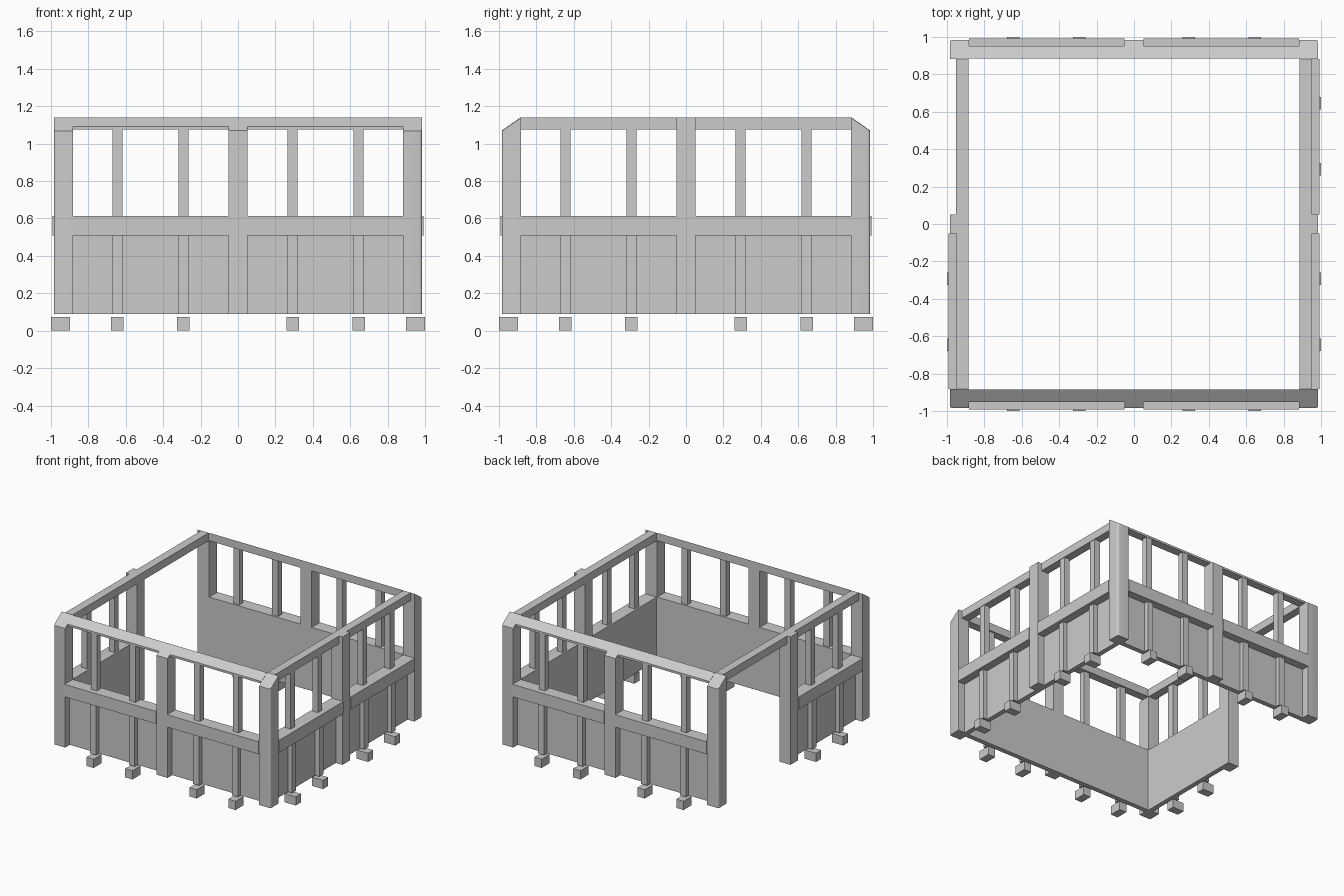
import bpy, bmesh, math
from mathutils import Matrix

cube = bpy.data.objects.get("Cube")
if cube:
    bpy.data.objects.remove(cube, do_unlink=True)

grey = bpy.data.materials.new("plain_grey")
grey.use_nodes = True
COLOUR = (0.6, 0.6, 0.6, 1)
grey.diffuse_color = COLOUR
grey.node_tree.nodes["Principled BSDF"].inputs["Base Color"].default_value = COLOUR

INNER, POST_OUT, RAIL_OUT, TOP_OUT = 0.885, 0.985, 0.992, 0.953
BASE, TOP, SLOPE = 0.09, 1.14, 0.7


def prism(bm, u0, u1, profile):
    """Extrude an outline of (distance outward, height) along a wall."""
    a = [bm.verts.new((u0, -d, z)) for d, z in profile]
    b = [bm.verts.new((u1, -d, z)) for d, z in profile]
    bm.faces.new(a)
    bm.faces.new(b[::-1])
    n = len(profile)
    for i in range(n):
        j = (i + 1) % n
        bm.faces.new((a[i], b[i], b[j], a[j]))


def rect(d0, d1, z0, z1, slope=0):
    """Outline whose top can fall towards the outside."""
    return [(d0, z0), (d1, z0), (d1, z1 - slope * (d1 - d0)), (d0, z1)]


def part(name, pieces, turn=0):
    bm = bmesh.new()
    for piece in pieces:
        prism(bm, *piece)
    bmesh.ops.recalc_face_normals(bm, faces=bm.faces)
    bm.transform(Matrix.Rotation(math.radians(turn), 4, "Z"))
    mesh = bpy.data.meshes.new(name)
    bm.to_mesh(mesh)
    bm.free()
    mesh.materials.append(grey)
    obj = bpy.data.objects.new(name, mesh)
    bpy.context.collection.objects.link(obj)
    return obj


def wall(name, turn, halves, slope):
    top_rails, rails, panels, upper, lower, feet = [], [], [], [], [], []
    for s in (-1, 1):
        span = sorted((s * 0.05, s * 0.882))
        top_rails.append((*span, rect(INNER, TOP_OUT, 1.075, TOP, slope)))
        if s not in halves:
            continue
        rails.append((*span, rect(INNER, RAIL_OUT, 0.51, 0.612)))
        panels.append((*span, rect(INNER, 0.925, BASE, 0.51)))
        for c in (0.292, 0.645):
            u0, u1 = s * c - 0.027, s * c + 0.027
            upper.append((u0, u1, rect(0.9, 0.95, 0.612, 1.076)))
            lower.append((u0, u1, rect(0.925, 0.962, BASE, 0.51)))
            feet.append((s * c - 0.033, s * c + 0.033, rect(0.898, 1.0, 0, 0.072)))
    part(name + "_top_rail", top_rails, turn)
    part(name + "_middle_rail", rails, turn)
    part(name + "_panels", panels, turn)
    part(name + "_upper_studs", upper, turn)
    part(name + "_lower_studs", lower, turn)
    part(name + "_foot_blocks", feet, turn)
    part(name + "_middle_post", [(-0.05, 0.05, rect(INNER, POST_OUT, BASE, TOP, slope))], turn)


# Walls: front and back have sloping tops, the right one is half open
wall("front", 0, (-1, 1), SLOPE)
wall("left", 90, (-1, 1), 0)
wall("back", 180, (-1, 1), SLOPE)
wall("right", -90, (1,), 0)

# Corner posts with a softened outer edge
for end, turn in (("front", 0), ("back", 180)):
    for s in (-1, 1):
        span = sorted((s * 0.882, s * POST_OUT))
        side = "left" if (s > 0) == (turn == 0) else "right"
        post = part(f"{end}_{side}_corner_post",
                    [(*span, rect(0.882, POST_OUT, BASE, TOP, SLOPE))], turn)
        bm = bmesh.new()
        bm.from_mesh(post.data)
        edges = [e for e in bm.edges
                 if all(min(abs(v.co.x), abs(v.co.y)) > 0.98 for v in e.verts)]
        bmesh.ops.bevel(bm, geom=edges, offset=0.015, segments=3,
                        profile=0.5, affect="EDGES")
        bm.to_mesh(post.data)
        bm.free()
        bpy.ops.object.select_all(action="DESELECT")
        post.select_set(True)
        bpy.context.view_layer.objects.active = post
        bpy.ops.object.shade_smooth_by_angle(angle=math.radians(35))
